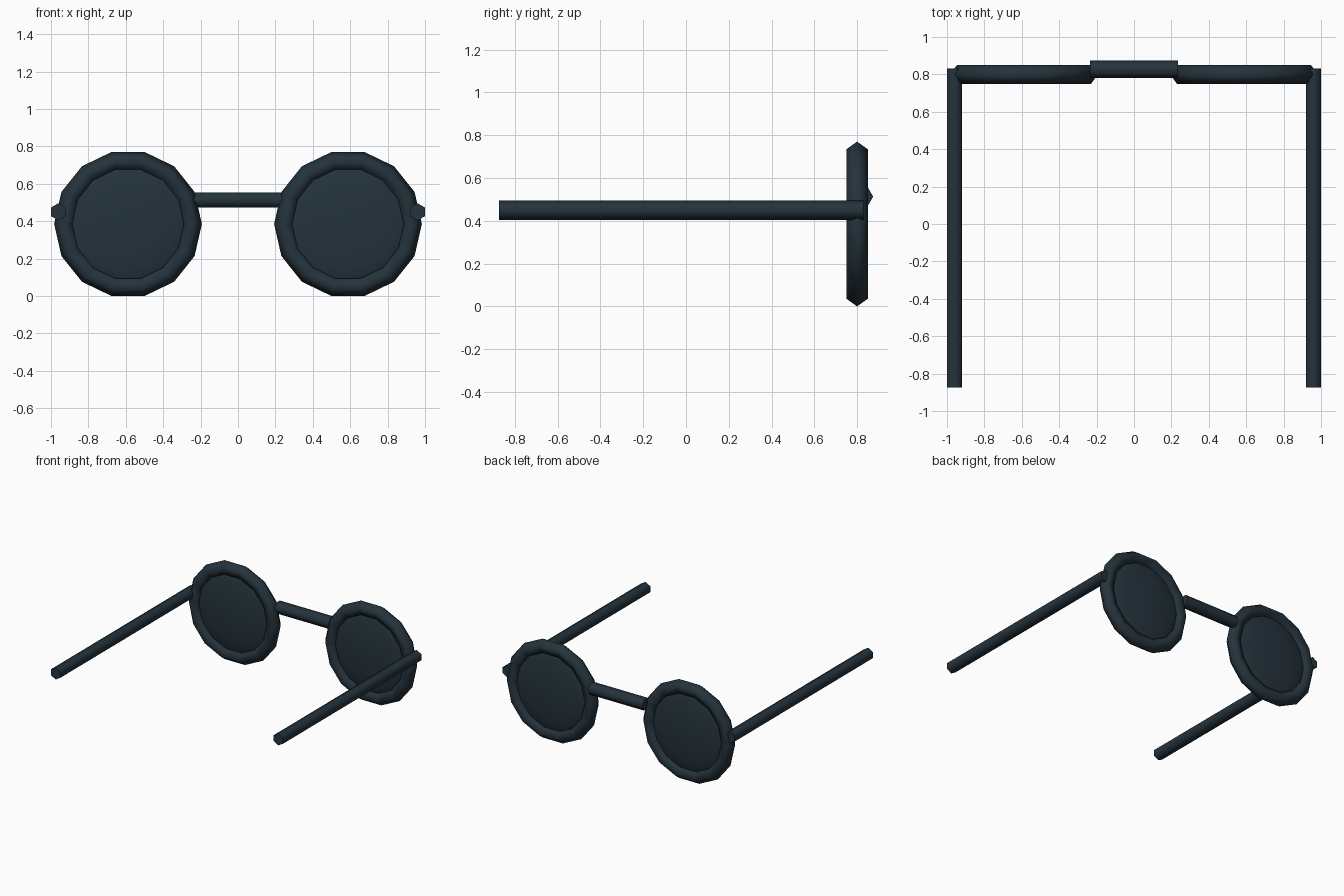
import bpy
from math import pi, radians, sin, cos
from mathutils import Matrix

if "Cube" in bpy.data.objects:
    bpy.data.objects.remove(bpy.data.objects["Cube"])

COLOR = (0.018, 0.033, 0.045, 1)
slate = bpy.data.materials.new("dark_slate")
slate.use_nodes = True
slate.diffuse_color = COLOR
slate.node_tree.nodes["Principled BSDF"].inputs["Base Color"].default_value = COLOR


def finish(name, bake=Matrix()):
    """Name the active object, reshape its mesh, colour and shade it."""
    ob = bpy.context.object
    ob.name = ob.data.name = name
    ob.data.transform(bake)
    ob.data.materials.append(slate)
    bpy.ops.object.shade_smooth_by_angle(angle=radians(75))
    return ob


def hex_rod(name, location, radius, length, bake):
    bpy.ops.mesh.primitive_cylinder_add(vertices=6, radius=radius, depth=length,
                                        location=location)
    return finish(name, bake)


FACE_Y, LENS_X, LENS_Z = 0.80, 0.588, 0.385
upright = Matrix.Rotation(pi / 2, 4, "X")

for side, s in (("left", 1), ("right", -1)):
    centre = (s * LENS_X, FACE_Y, LENS_Z)

    # Rim: fourteen-sided ring with a five-sided section
    bpy.ops.mesh.primitive_torus_add(major_segments=14, minor_segments=5,
                                     major_radius=0.342, minor_radius=0.053,
                                     location=centre)
    finish(side + "_rim", upright)

    # Lens: shallow domed disc
    bpy.ops.mesh.primitive_uv_sphere_add(segments=28, ring_count=16, radius=1,
                                         location=centre)
    finish(side + "_lens", upright @ Matrix.Diagonal((0.315, 0.315, 0.045, 1)))

    # Temple arm: straight rod with an edge on top
    hex_rod(side + "_arm", (s * 0.96, -0.022, 0.45), 0.046, 1.705, upright)

# Bridge: rod with an edge facing outwards
hex_rod("bridge", (0, 0.828, 0.513), 0.047, 0.47, Matrix.Rotation(pi / 2, 4, "Y"))
